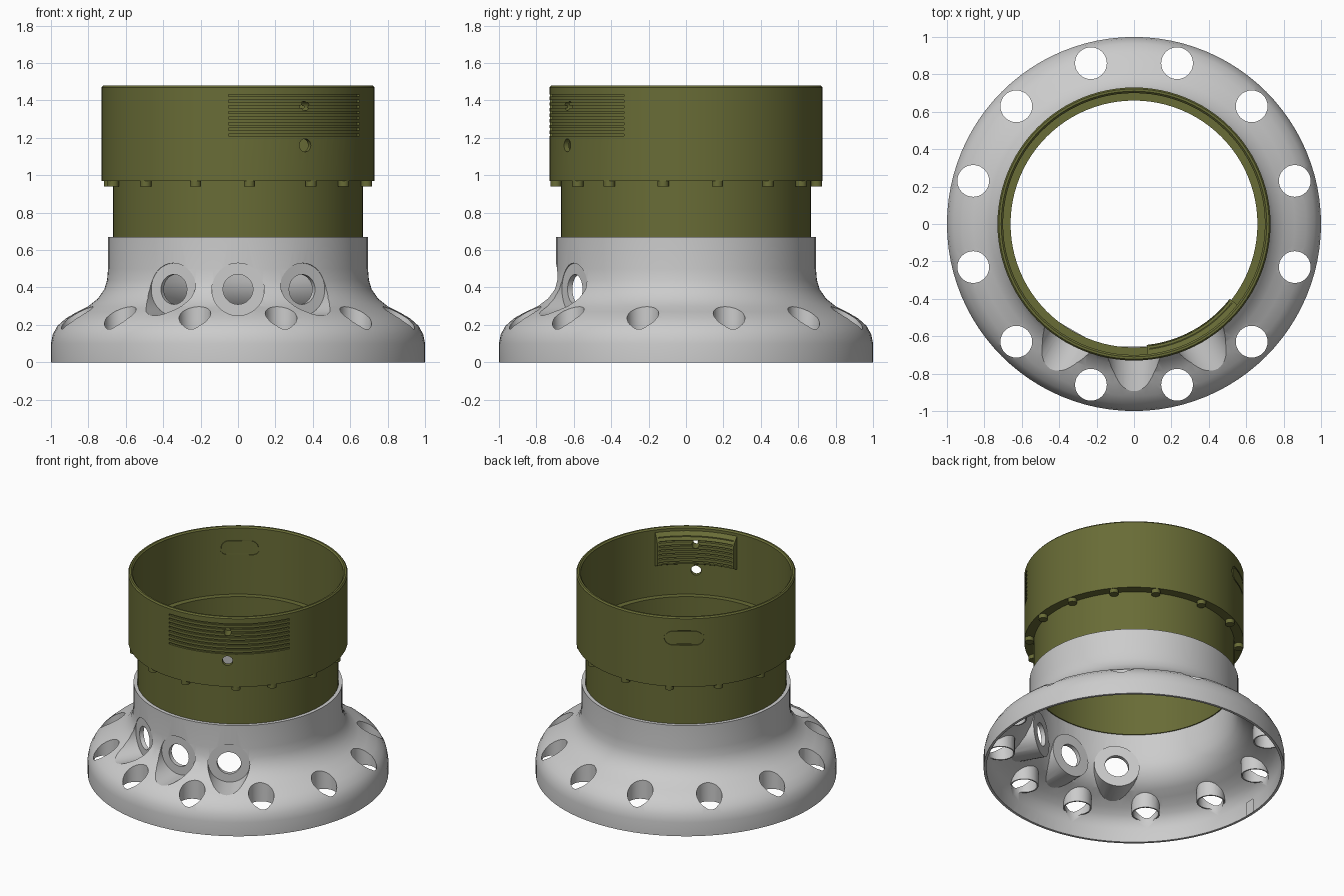
import bpy, bmesh, math
from mathutils import Matrix, Vector

cube = bpy.data.objects.get("Cube")
if cube:
    bpy.data.objects.remove(cube, do_unlink=True)


def material(name, rgb):
    m = bpy.data.materials.new(name)
    m.use_nodes = True
    m.diffuse_color = (*rgb, 1)
    m.node_tree.nodes["Principled BSDF"].inputs["Base Color"].default_value = (*rgb, 1)
    return m


OLIVE = material("olive green", (0.14, 0.15, 0.037))
GREY = material("light grey", (0.6, 0.6, 0.6))


def to_object(bm, name, mat):
    bmesh.ops.remove_doubles(bm, verts=bm.verts, dist=1e-5)
    bmesh.ops.recalc_face_normals(bm, faces=bm.faces)
    me = bpy.data.meshes.new(name)
    bm.to_mesh(me)
    bm.free()
    me.materials.append(mat)
    ob = bpy.data.objects.new(name, me)
    bpy.context.collection.objects.link(ob)
    return ob


def sweep(bm, profile, start=0, end=360, steps=96):
    """Turn a closed (radius, height) profile about z; partial turns are capped."""
    full = end - start == 360
    rings = []
    for i in range(steps + (0 if full else 1)):
        a = math.radians(start + (end - start) * i / steps)
        rings.append([bm.verts.new((r * math.cos(a), r * math.sin(a), z)) for r, z in profile])
    n = len(profile)
    for i in range(steps):
        p, q = rings[i], rings[(i + 1) % len(rings)]
        for j in range(n):
            k = (j + 1) % n
            if profile[j][0] == 0 and profile[k][0] == 0:
                continue
            if profile[j][0] == 0:
                bm.faces.new((p[j], p[k], q[k]))
            elif profile[k][0] == 0:
                bm.faces.new((p[j], p[k], q[j]))
            else:
                bm.faces.new((p[j], p[k], q[k], q[j]))
    if not full:
        bm.faces.new(rings[0])
        bm.faces.new(rings[-1])


def rod(bm, a, b, radius, sides=32):
    a, b = Vector(a), Vector(b)
    turn = (b - a).to_track_quat("Z", "Y").to_matrix().to_4x4()
    bmesh.ops.create_cone(bm, cap_ends=True, segments=sides, radius1=radius, radius2=radius,
                          depth=(b - a).length, matrix=Matrix.Translation((a + b) / 2) @ turn)


def polar(r, deg, z):
    return (r * math.cos(math.radians(deg)), r * math.sin(math.radians(deg)), z)


def combine(ob, tool, operation="DIFFERENCE"):
    mod = ob.modifiers.new("combine", "BOOLEAN")
    mod.operation, mod.solver, mod.object = operation, "EXACT", tool
    bpy.context.view_layer.objects.active = ob
    bpy.ops.object.modifier_apply(modifier=mod.name)
    bpy.data.objects.remove(tool, do_unlink=True)


def smooth(ob):
    bpy.ops.object.select_all(action="DESELECT")
    ob.select_set(True)
    bpy.context.view_layer.objects.active = ob
    bpy.ops.object.shade_smooth_by_angle(angle=math.radians(30))


def build(name, mat, fill):
    bm = bmesh.new()
    fill(bm)
    return to_object(bm, name, mat)


PORTS = (-120, -90, -60)
VENTS = [15 + 30 * i for i in range(12)]
PORT_Z = 0.39

# Flared base: solid outer form, hollowed by an inner form
outer = [(0, 0), (1, 0), (1, 0.1), (0.99, 0.15), (0.965, 0.195), (0.92, 0.235), (0.86, 0.27),
         (0.8, 0.3), (0.75, 0.34), (0.715, 0.39), (0.7, 0.44), (0.695, 0.5), (0.695, 0.67), (0, 0.67)]
inner = [(0, -0.1), (0.982, -0.1), (0.982, 0.1), (0.965, 0.15), (0.94, 0.182), (0.9, 0.215), (0.84, 0.25),
         (0.78, 0.28), (0.73, 0.32), (0.692, 0.38), (0.677, 0.43), (0.67, 0.5), (0.67, 0.8), (0, 0.8)]
base = build("flared_base", GREY, lambda bm: sweep(bm, outer))
hollow = build("hollow", GREY, lambda bm: sweep(bm, inner))

# Material kept around the ports and the vent tubes
for deg in PORTS:
    combine(hollow, build("port_wall", GREY, lambda bm: rod(
        bm, polar(0.655, deg, PORT_Z), polar(1.1, deg, PORT_Z), 0.153)))


def vent_rods(bm, radius, low, high):
    for deg in VENTS:
        rod(bm, polar(0.89, deg, low), polar(0.89, deg, high), radius)


combine(hollow, build("vent_wall", GREY, lambda bm: vent_rods(bm, 0.094, 0.16, 0.45)))
combine(base, hollow)

# Port recesses, port holes and vent holes
for deg in PORTS:
    combine(base, build("port_recess", GREY, lambda bm: rod(
        bm, polar(0.685, deg, PORT_Z), polar(1.2, deg, PORT_Z), 0.14, 48)))
    combine(base, build("port_hole", GREY, lambda bm: rod(
        bm, polar(0.5, deg, PORT_Z), polar(0.8, deg, PORT_Z), 0.08)))
combine(base, build("vent_hole", GREY, lambda bm: vent_rods(bm, 0.085, -0.1, 0.6)))
smooth(base)

# Stepped collar tube
collar = build("collar", OLIVE, lambda bm: sweep(bm, [
    (0.66, 0.64), (0.667, 0.64), (0.667, 0.97), (0.73, 0.97), (0.73, 1.47), (0.722, 1.48),
    (0.71, 1.48), (0.7, 1.47), (0.7, 0.985), (0.66, 0.985)]))

# Thickened pad inside the collar behind the grille
combine(collar, build("grille_pad", OLIVE, lambda bm: sweep(bm, [
    (0.71, 1.2), (0.71, 1.46), (0.66, 1.41), (0.65, 1.38), (0.65, 1.23)], -84, -38, 12)), "UNION")


# Grille slots on the outside and inside
def slots(bm):
    for i in range(8):
        z = 1.21 + 0.03 * i
        sweep(bm, [(0.715, z), (0.76, z), (0.76, z + 0.012), (0.715, z + 0.012)], -94, -27, 18)
        if i > 0:
            sweep(bm, [(0.6, z), (0.675, z), (0.675, z + 0.01), (0.6, z + 0.01)], -83, -39, 12)


combine(collar, build("slots", OLIVE, slots))

# Round sight holes through the collar
for z, r in ((1.16, 0.035), (1.37, 0.025)):
    combine(collar, build("sight_hole", OLIVE, lambda bm: rod(
        bm, polar(0.6, -60.5, z), polar(0.8, -60.5, z), r, 20)))


# Capsule outline engraved on both sides of the rear wall
def capsule_groove(bm):
    for r in (0.73, 0.7):
        loop = []
        for i in range(24):
            a = math.tau * (i + 0.5) / 24
            across = 0.055 * math.cos(a) + math.copysign(0.08, math.cos(a))
            loop.append((124 + math.degrees(across / r), 1.33 + 0.055 * math.sin(a), across))
        rows = []
        for deg, z, across in loop:
            d = 124 + (deg - 124) * 0.92
            zi = 1.33 + (z - 1.33) * 0.84
            rows.append([bm.verts.new(polar(*p)) for p in (
                (r - 0.006, deg, z), (r + 0.006, deg, z), (r + 0.006, d, zi), (r - 0.006, d, zi))])
        for i in range(24):
            p, q = rows[i], rows[(i + 1) % 24]
            for j in range(4):
                k = (j + 1) % 4
                bm.faces.new((p[j], p[k], q[k], q[j]))


combine(collar, build("capsule_groove", OLIVE, capsule_groove))
smooth(collar)


# Small pegs under the collar step
def pegs(bm):
    for deg in (-163, -135, -109, -85, -56, -36, -10, 14, 39, 62, 90, 116, 143, 170):
        rod(bm, polar(0.698, deg, 0.94), polar(0.698, deg, 0.975), 0.03, 16)


smooth(build("collar_pegs", OLIVE, pegs))
